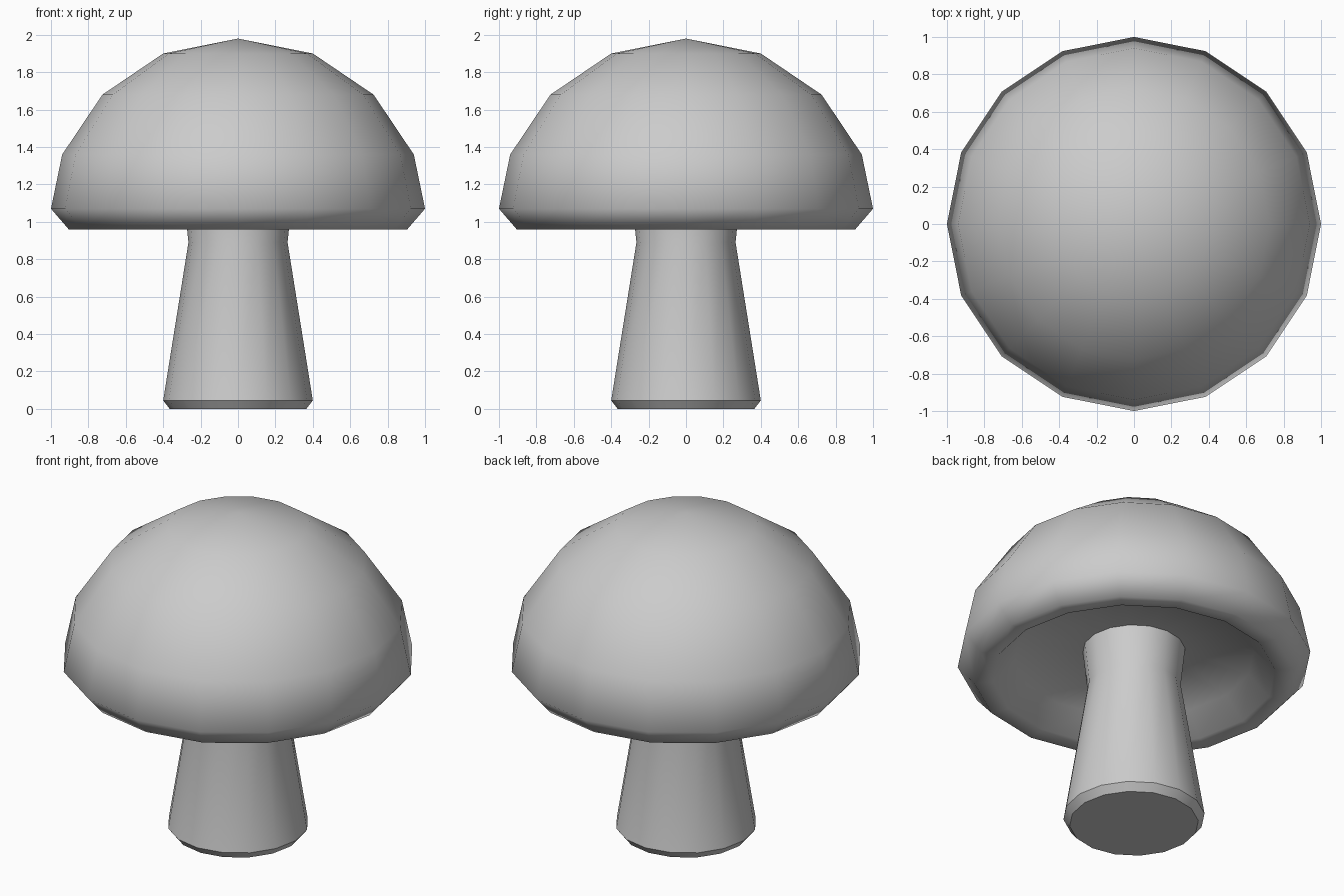
import bpy, bmesh, math

if "Cube" in bpy.data.objects:
    bpy.data.objects.remove(bpy.data.objects["Cube"])

SIDES = 16


def lathe(name, profile, smooth_deg):
    """Revolve (radius, z) points around z; radius 0 makes a pole."""
    bm = bmesh.new()
    rings = []
    for r, z in profile:
        if r == 0:
            rings.append([bm.verts.new((0, 0, z))] * SIDES)
        else:
            rings.append([bm.verts.new((r * math.cos(math.tau * i / SIDES),
                                        r * math.sin(math.tau * i / SIDES), z))
                          for i in range(SIDES)])
    for a, b in zip(rings, rings[1:]):
        for i in range(SIDES):
            j = (i + 1) % SIDES
            bm.faces.new(dict.fromkeys((a[i], a[j], b[j], b[i])))
    bmesh.ops.recalc_face_normals(bm, faces=bm.faces)
    mesh = bpy.data.meshes.new(name)
    bm.to_mesh(mesh)
    bm.free()
    obj = bpy.data.objects.new(name, mesh)
    bpy.context.collection.objects.link(obj)
    bpy.ops.object.select_all(action='DESELECT')
    obj.select_set(True)
    bpy.context.view_layer.objects.active = obj
    bpy.ops.object.shade_smooth_by_angle(angle=math.radians(smooth_deg))
    return obj


# Stem: bevelled foot, taper, slight flare where it meets the cap
lathe("stem", [(0, 0), (0.365, 0), (0.40, 0.045), (0.265, 0.89), (0.29, 1.13)], 45)

# Cap: domed top, rolled rim, hollow underside
lathe("cap", [(0.285, 1.13), (0.68, 1.09), (0.80, 0.965), (0.905, 0.96),
              (1.0, 1.07), (0.94, 1.36), (0.725, 1.68), (0.40, 1.90), (0, 1.98)], 65)
